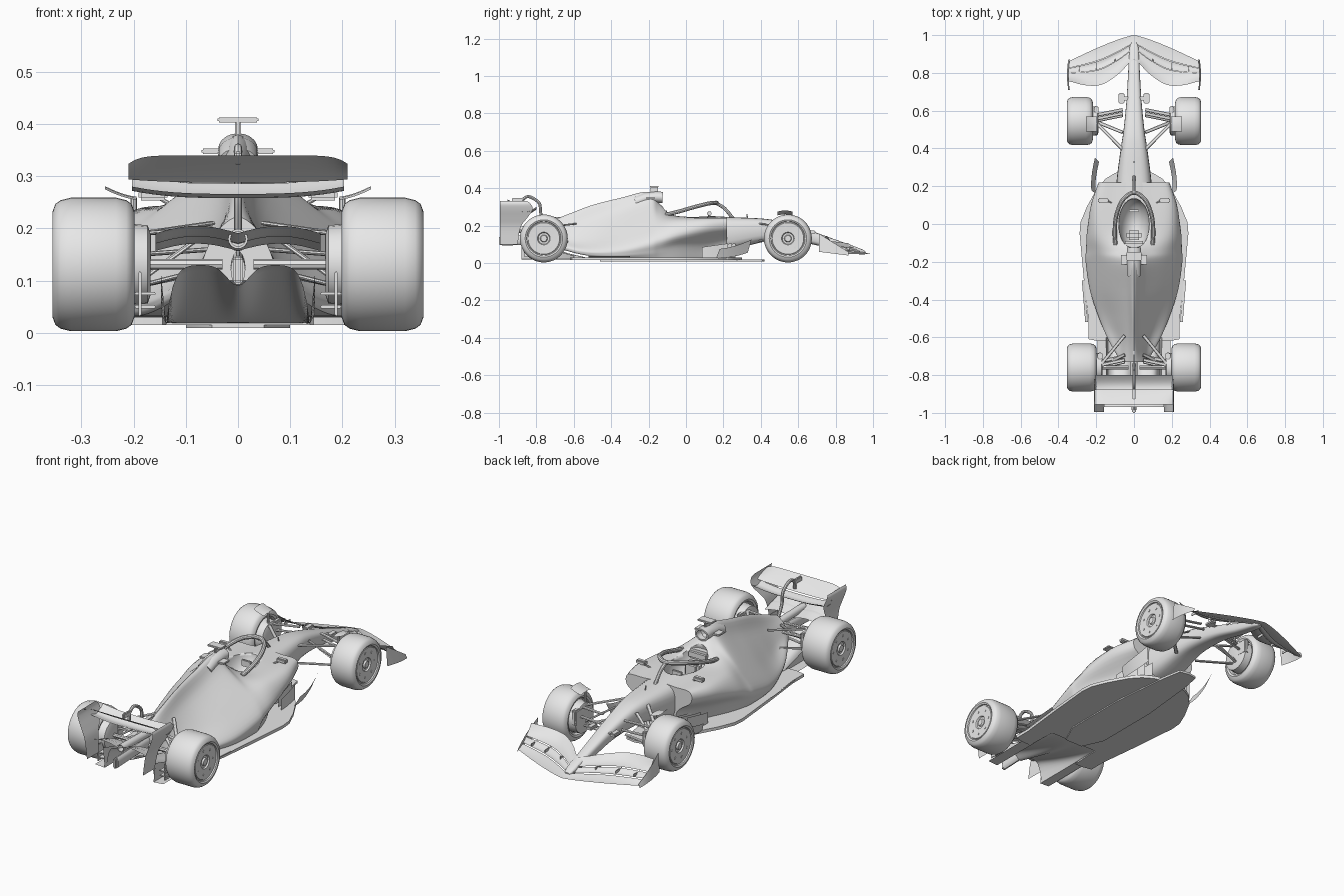
import bpy, bmesh, math
from mathutils import Vector

if "Cube" in bpy.data.objects:
    bpy.data.objects.remove(bpy.data.objects["Cube"])

grey = bpy.data.materials.new("light grey")
grey.diffuse_color = (0.8, 0.8, 0.8, 1)
grey.use_nodes = True
grey.node_tree.nodes["Principled BSDF"].inputs["Base Color"].default_value = grey.diffuse_color


def finish(name, bm, mirror=False, angle=35):
    bmesh.ops.recalc_face_normals(bm, faces=bm.faces)
    if mirror:
        d = bmesh.ops.duplicate(bm, geom=bm.verts[:] + bm.edges[:] + bm.faces[:])["geom"]
        for v in d:
            if isinstance(v, bmesh.types.BMVert):
                v.co.x *= -1
        bmesh.ops.reverse_faces(bm, faces=[f for f in d if isinstance(f, bmesh.types.BMFace)])
    me = bpy.data.meshes.new(name)
    bm.to_mesh(me)
    bm.free()
    me.materials.append(grey)
    me.shade_smooth()
    me.set_sharp_from_angle(angle=math.radians(angle))
    ob = bpy.data.objects.new(name, me)
    bpy.context.collection.objects.link(ob)
    return ob


def smooth(rows, n):
    """Catmull-Rom through a list of number rows, n steps per span."""
    out = []
    for i in range(len(rows) - 1):
        a, b, c, d = (rows[max(0, min(len(rows) - 1, i + k))] for k in (-1, 0, 1, 2))
        for s in range(n):
            t = s / n
            out.append([q + .5 * t * (r - p + t * (2*p - 5*q + 4*r - s4 + t * (3*(q - r) + s4 - p)))
                        for p, q, r, s4 in zip(a, b, c, d)])
    return out + [list(rows[-1])]


def loft(name, rings, mirror=False, angle=35):
    bm = bmesh.new()
    rs = [[bm.verts.new(p) for p in r] for r in rings]
    n = len(rs[0])
    for a, b in zip(rs, rs[1:]):
        for i in range(n):
            bm.faces.new((a[i], a[(i+1) % n], b[(i+1) % n], b[i]))
    bm.faces.new(rs[0])
    bm.faces.new(rs[-1])
    return finish(name, bm, mirror, angle)


def sheet(name, fn, nu, nv, thick=.005, mirror=False):
    """Thin panel from a surface function of u, v in 0..1."""
    bm = bmesh.new()
    g = [[bm.verts.new(fn(i/nu, j/nv)) for j in range(nv+1)] for i in range(nu+1)]
    for i in range(nu):
        for j in range(nv):
            bm.faces.new((g[i][j], g[i+1][j], g[i+1][j+1], g[i][j+1]))
    bmesh.ops.solidify(bm, geom=bm.faces[:], thickness=thick)
    return finish(name, bm, mirror)


def plate(name, half, z0, z1):
    pts = half + [(-x, y) for x, y in reversed(half) if x > 0]
    return loft(name, [[(x, y, z) for x, y in pts] for z in (z0, z1)])


def tube(name, pts, r, mirror=False, flat=1, n=8, hollow=False):
    """Swept rod; flat squashes its height."""
    P = [Vector(p) for p in pts]
    rings = []
    for i, p in enumerate(P):
        d = (P[min(i+1, len(P)-1)] - P[max(i-1, 0)]).normalized()
        a = d.cross(Vector((0, 0, 1)) if abs(d.z) < .95 else Vector((0, 1, 0))).normalized()
        b = a.cross(d)
        rings.append([p + r*(a*math.cos(2*math.pi*k/n) + flat*b*math.sin(2*math.pi*k/n)) for k in range(n)])
    if hollow:
        inner = [[p + (q - p)*.75 for q in ring] for p, ring in zip(P, rings)]
        rings = [inner[1]] + [inner[0]] + rings
    return loft(name, rings, mirror)


def box(name, c, s, mirror=False):
    bm = bmesh.new()
    bmesh.ops.create_cube(bm, size=1)
    for v in bm.verts:
        v.co = [c[i] + v.co[i]*s[i] for i in range(3)]
    bmesh.ops.bevel(bm, geom=bm.edges[:], offset=min(s)*.25, segments=2, affect='EDGES')
    return finish(name, bm, mirror)


def lathe(name, prof, y, z, n=48):
    return loft(name, [[(x, y + r*math.cos(2*math.pi*k/n), z + r*math.sin(2*math.pi*k/n))
                        for k in range(n)] for x, r in prof], mirror=True)


# Body: y, then half profile x,z: floor edge, undercut, widest, shoulder, cover side, crest height
body_rows = [
    (.22, .09, .03, .105, .12, .180, .18, .175, .235, .09, .240, .245),
    (.10, .12, .03, .15, .10, .225, .175, .20, .235, .09, .245, .25),
    (-.05, .19, .03, .21, .09, .25, .15, .20, .228, .09, .25, .257),
    (-.14, .22, .03, .235, .07, .252, .13, .185, .215, .075, .28, .315),
    (-.20, .23, .03, .245, .06, .252, .115, .175, .203, .055, .318, .38),
    (-.35, .22, .03, .23, .045, .226, .082, .15, .165, .045, .275, .348),
    (-.50, .175, .036, .182, .046, .178, .068, .115, .128, .035, .235, .31),
    (-.62, .125, .06, .132, .068, .127, .085, .08, .125, .034, .205, .265),
    (-.73, .055, .1, .066, .105, .069, .125, .062, .155, .04, .195, .222)]
rings = []
for r in smooth(body_rows, 6):
    half = [(r[1], r[2]), (r[3], r[4]), (r[5], r[6]), (r[7], r[8]), (r[9], r[10]), (0, r[11])]
    full = smooth(half + [(-x, z) for x, z in half[4::-1]], 5)
    rings.append([(x, r[0], z) for x, z in full])
body = loft("engine_cover_and_sidepods", rings)

# Nose and chassis: y, half width, bottom, top
nose_rows = [(.96, .012, .048, .06), (.93, .024, .046, .078), (.8, .031, .07, .125), (.65, .04, .105, .178),
             (.5, .055, .118, .223), (.4, .07, .11, .238), (.25, .09, .07, .245), (.12, .10, .05, .252)]
rings = []
for y, w, b, t in smooth(nose_rows, 4):
    ring = []
    for k in range(24):
        c, s = math.cos(k*math.pi/12), math.sin(k*math.pi/12)
        ring.append((w*math.copysign(abs(c)**.65, c), y, (t+b)/2 + (t-b)/2*math.copysign(abs(s)**.65, s)))
    rings.append(ring)
nose = loft("nose_and_chassis", rings)

# Cockpit opening
bm = bmesh.new()
bmesh.ops.create_uvsphere(bm, u_segments=32, v_segments=16, radius=1)
for v in bm.verts:
    v.co = (v.co.x*.082, v.co.y*.135, v.co.z*.12 + .26)
cutter = finish("cockpit_cutter", bm)
cutter.hide_render = True
for ob in (body, nose):
    m = ob.modifiers.new("cockpit", 'BOOLEAN')
    m.object, m.operation, m.solver = cutter, 'DIFFERENCE', 'EXACT'
box("seat", (0, -.06, .19), (.08, .05, .1))
box("headrest", (0, -.115, .255), (.12, .05, .05))
box("steering_wheel", (0, .07, .225), (.055, .012, .035))

# Halo, air intake, cameras, mirrors
hoop = [(.098, -.11, .258), (.102, -.04, .275), (.095, .04, .298), (.068, .115, .317), (.03, .155, .322)]
tube("halo_hoop", smooth(hoop + [(0, .165, .322)] + [(-x, y, z) for x, y, z in hoop[::-1]], 4), .011, n=10)
tube("halo_pillar", smooth([(0, .16, .32), (0, .205, .293), (0, .25, .24)], 4), .009)
tube("air_intake", [(0, -.125, .35), (0, -.16, .352), (0, -.22, .345), (0, -.27, .325)], .038, flat=.8, n=20, hollow=True)
box("intake_wing", (0, -.19, .348), (.14, .05, .01))
box("camera_stem", (0, -.17, .39), (.012, .04, .04))
box("top_camera", (0, -.17, .408), (.078, .045, .01))
box("nose_camera", (.066, .665, .165), (.03, .055, .018), True)
box("nose_camera_stem", (.045, .665, .16), (.03, .02, .006), True)
box("mirror", (.163, .125, .264), (.055, .025, .02), True)
tube("mirror_stem", [(.15, .125, .258), (.11, .11, .235)], .004, True)
tube("antenna", [(0, .33, .235), (0, .325, .262)], .003)

# Floor, plank and inlet fences
plate("floor", [(0, .30), (.10, .27), (.15, .24), (.195, .19), (.25, .09), (.283, .01), (.288, -.05), (.265, -.3),
                (.24, -.52), (.24, -.61), (.19, -.62), (.145, -.62), (.138, -.46), (0, -.46)], .015, .03)
plate("plank", [(0, .42), (.05, .41), (.07, .3), (.1, 0), (.1, -.35), (.05, -.46), (0, -.46)], .009, .02)
for i in range(3):
    sheet("floor_fence", lambda u, v: (.105 + .03*i + .02*math.sin(u*1.5), .265 - .02*i - .14*u,
                                       .02 + v*(.085 - .02*u)), 8, 2, .004, True)
sheet("outer_fence", lambda u, v: (.185 + .02*math.sin(math.pi*u*.6) + .022*v, .35 - .17*u - .02*(1 - v),
                                   .025 + .03*(1 - u)**2 + v*(.05 + .02*(1 - u))), 8, 3, .004, True)
sheet("floor_edge_wing", lambda u, v: (.262 - .018*u + .014*v, -.3 - .22*u, .03 + .008*v), 8, 1, .004, True)


# Diffuser: wide twin tunnel with a shallow central keel
def diffuser(u, v):
    x = -.138 + .276*u
    roof = (1 - .35*math.exp(-(x/.03)**2))*(1 - (abs(x)/.138)**10)
    return (x, -.45 - .42*v, .018 + .112*v**1.4*roof)


sheet("diffuser", diffuser, 40, 14, .004)
sheet("diffuser_side", lambda u, v: (.138 + .01*v, -.6 - .28*u, .018 + .1*v*(.2 + .8*u)), 6, 2, .005, True)
sheet("diffuser_outer_floor", lambda u, v: (.138 + .055*u, -.6 - .28*v, .018 + .004*u), 4, 4, .005, True)
box("rear_brake_vane", (.178, -.83, .075), (.04, .06, .006), True)
box("rear_brake_vane_lower", (.178, -.83, .05), (.04, .06, .006), True)
box("rear_brake_plate", (.188, -.82, .075), (.006, .09, .085), True)

# Tail structure, exhaust and rear wing
tube("crash_structure", [(0, -.68, .13), (0, -.85, .125), (0, -.985, .12)], .014, flat=2, n=14)
box("rain_light", (0, -.99, .12), (.02, .02, .05))
tube("exhaust", [(0, -.95, .18), (0, -.9, .18), (0, -.7, .175)], .019, n=18, hollow=True)
sheet("rear_main_plane", lambda u, v: ((2*u - 1)*.203, -.80 - .1*v, .30 - .028*math.sin(math.pi*min(1, v*1.1)*.75)
                                       - .014*(1 - abs(2*u - 1)**3)), 20, 8, .007)
sheet("rear_flap", lambda u, v: ((2*u - 1)*.21, -.875 - .08*v, .294 + .046*v**.8 - .016*v*abs(2*u - 1)**10
                                 - .006*(1 - v)*(1 - abs(2*u - 1)**3)), 32, 5, .006)
for k in (0, 1):
    sheet("beam_wing", lambda u, v: ((2*u - 1)*.158, -.86 - .05*k - .06*v, .157 + .014*k + .02*v
                                     + .014*math.sin(math.pi*abs(2*u - 1))), 20, 4, .006)
ep = smooth([(.207, .332, -.85), (.213, .315, -.83), (.205, .285, -.82), (.187, .24, -.85),
             (.170, .19, -.885), (.158, .10, -.90)], 4)


def endplate(u, v):
    x, z, y = ep[round(u*(len(ep) - 1))]
    return (x, y + v*(-.995 - y), z)


sheet("rear_endplate", endplate, len(ep) - 1, 4, .005, True)
tube("wing_mount", smooth([(0, -.74, .19), (0, -.775, .26), (0, -.785, .32), (0, -.84, .355), (0, -.875, .335),
                           (0, -.88, .30)], 5), .008)
box("flap_actuator", (0, -.9, .335), (.014, .06, .025))
box("cover_fin", (0, -.69, .22), (.004, .1, .05))


# Front wing: stacked elements swept across the span
trail = smooth([(0, .87), (.088, .79), (.175, .737), (.263, .735), (.35, .755)], 5)
for k, (f0, f1) in enumerate(((0, .34), (.355, .58), (.59, 1))):
    def element(u, v, f0=f0, f1=f1, k=k):
        s = abs(2*u - 1)
        lead = 1 - .14*s**1.25
        end = trail[round(s*20)][1]
        f = f0 + (f1 - f0)*v
        z = .047 + (.05 + .04*s)*f**1.5 + .004*k - .006*math.sin(math.pi*v)*(k > 0)
        return ((2*u - 1)*.347, lead + (end - lead)*f, z)
    sheet("front_wing_element", element, 40, 5, .005)
sheet("front_endplate", lambda u, v: (.348 + .007*math.sin(math.pi*u) - .008*v, .87 - .16*u,
                                      .04 + .02*u + v*(.018 + .08*u)), 8, 3, .005, True)
for x in (.1, .2, .29):
    box("flap_bracket", (x, .87 - .2*x, .076), (.004, .05, .014), True)

# Wheels: width span, axle y; tyre, flat cover and hub
for name, x0, x1, y in (("front", .218, .356, .545), ("rear", .198, .356, -.76)):
    R, z = .128, .131
    lathe(name + "_wheel", [(x0 + .02, .03), (x0 + .02, .085), (x0 + .004, .09), (x0, .1), (x0 + .006, .116),
                            (x0 + .016, R - .005), (x0 + .036, R), (x1 - .036, R), (x1 - .016, R - .005),
                            (x1 - .006, .116), (x1, .1), (x1 - .004, .092), (x1 - .01, .09), (x1 - .01, .086),
                            (x1 - .007, .084), (x1 - .009, .034), (x1 - .016, .03), (x1 - .016, .02),
                            (x1 - .008, .016), (x1 - .008, .004)], y, z)
    lathe(name + "_brake_drum", [(x0 - .03, .06), (x0 - .025, .075), (x0 + .03, .08)], y, z, 24)
    for k in range(7):
        a = 2*math.pi*k/7
        p = (y + .062*math.cos(a), z + .062*math.sin(a))
        tube("cover_stud", [(x1 - .02, *p), (x1 - .006, *p)], .006, True)
    sx = x0 - .01
    c = .06 if name == "front" else .05
    dy = -.15 if name == "front" else .17
    # Wishbones, push rod, steering or drive arms
    for a, b in (((sx, y + .01, .19), (c, y + .04, .2)), ((sx, y, .19), (c, y + dy, .21)),
                 ((sx, y, .09), (c, y + .03, .125)), ((sx, y, .09), (c, y + dy, .12)),
                 ((sx, y + .03, .15), (c, y + .06, .16)), ((sx, y, .1), (c, y + dy*.4, .2))):
        tube(name + "_suspension_arm", [a, b], .009, True, flat=.5)
    box(name + "_brake_duct", (x0 - .018, y + .05, .155), (.026, .06, .08), True)
tube("drive_shaft", [(.2, -.76, .131), (.03, -.76, .131)], .01, True)
sheet("wheel_winglet", lambda u, v: (.195 + .06*u, .49 + .08*v, .255 + .02*u**1.5 + .006*math.sin(math.pi*v)),
      6, 4, .004, True)
tube("winglet_stay", [(.2, .53, .18), (.2, .53, .258)], .006, True)
